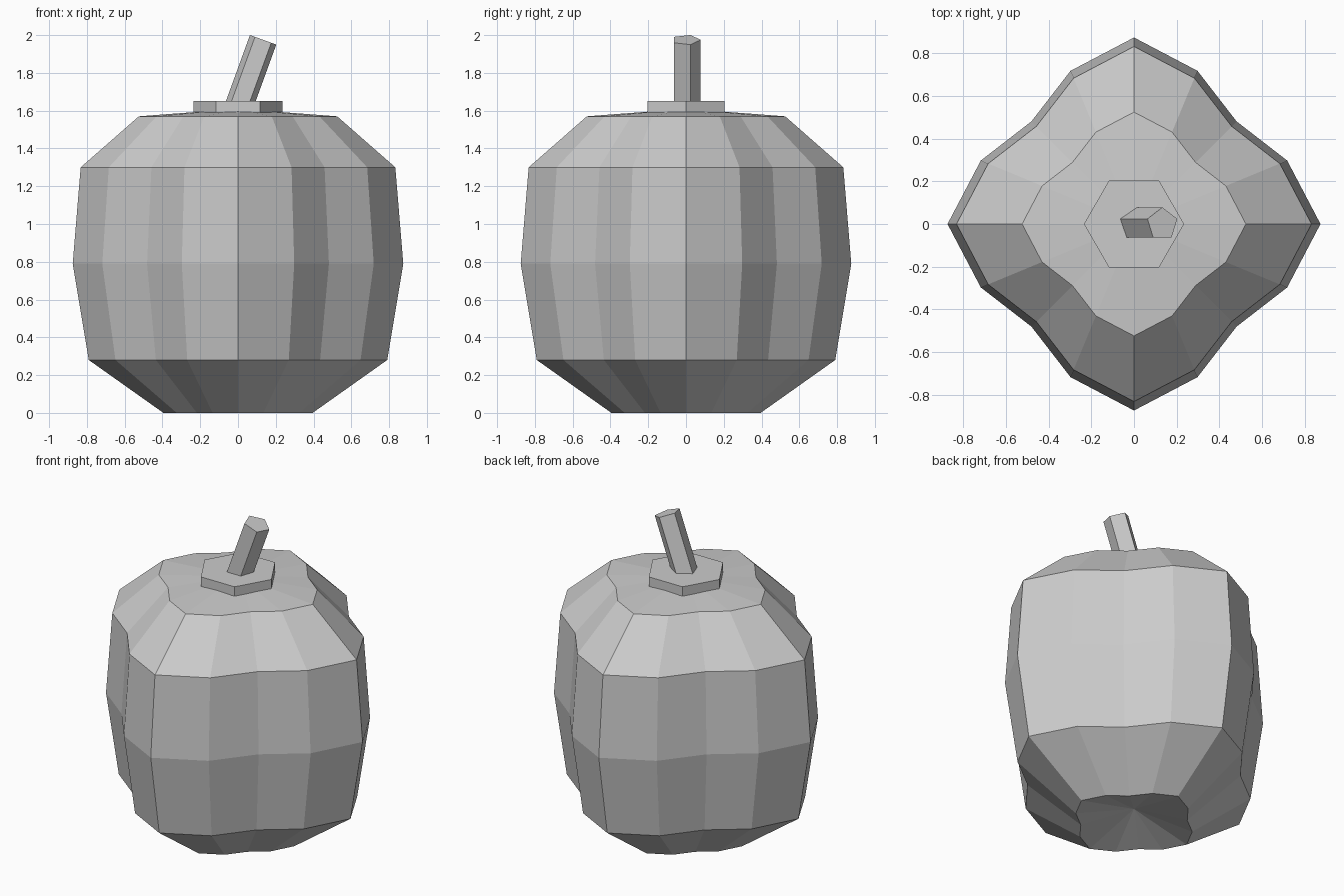
import bpy, bmesh
from math import cos, sin, pi, radians
from mathutils import Matrix

if "Cube" in bpy.data.objects:
    bpy.data.objects.remove(bpy.data.objects["Cube"])


def add_object(name, bm):
    bmesh.ops.recalc_face_normals(bm, faces=bm.faces)
    mesh = bpy.data.meshes.new(name)
    bm.to_mesh(mesh)
    bm.free()
    obj = bpy.data.objects.new(name, mesh)
    bpy.context.collection.objects.link(obj)
    return obj


def prism(name, sides, radius, depth, matrix):
    bm = bmesh.new()
    bmesh.ops.create_cone(bm, cap_ends=True, segments=sides, radius1=radius,
                          radius2=radius, depth=depth, matrix=matrix)
    return add_object(name, bm)


# Four-lobed fruit body: (lobe radius, height) rings closed by centre fans
SEGMENTS = 16
PROFILE = [(0.395, 0.0), (0.79, 0.28), (0.875, 0.79), (0.833, 1.30), (0.525, 1.57)]
bm = bmesh.new()
rings = []
for r, z in PROFILE:
    ring = []
    for i in range(SEGMENTS):
        a = 2 * pi * i / SEGMENTS
        lobe = r * (0.889 + 0.111 * cos(4 * a))
        ring.append(bm.verts.new((lobe * cos(a), lobe * sin(a), z)))
    rings.append(ring)
bottom = bm.verts.new((0, 0, 0.09))
top = bm.verts.new((0, 0, 1.61))
for i in range(SEGMENTS):
    j = (i + 1) % SEGMENTS
    for low, high in zip(rings, rings[1:]):
        bm.faces.new((low[i], low[j], high[j], high[i]))
    bm.faces.new((bottom, rings[0][j], rings[0][i]))
    bm.faces.new((top, rings[-1][i], rings[-1][j]))
add_object("fruit_body", bm)

# Six-sided collar under the stem, corners pointing along y
prism("stem_collar", 6, 0.235, 0.06,
      Matrix.Translation((0, 0, 1.62)) @ Matrix.Rotation(radians(90), 4, 'Z')
      @ Matrix.Rotation(radians(-90 + 90), 4, 'Z'))

# Five-sided stem leaning to +x, one corner towards +y
LENGTH = 0.40
lean = Matrix.Rotation(radians(20), 4, 'Y')
# Orient the pentagon explicitly so the corner lands on +y
bm = bmesh.new()
caps = []
for z in (-LENGTH, 0):
    caps.append([bm.verts.new((0.078 * cos(pi / 2 + 2 * pi * k / 5),
                               0.078 * sin(pi / 2 + 2 * pi * k / 5), z))
                 for k in range(5)])
for k in range(5):
    n = (k + 1) % 5
    bm.faces.new((caps[0][k], caps[0][n], caps[1][n], caps[1][k]))
for cap in caps:
    bm.faces.new(cap)
bm.transform(Matrix.Translation((0.133, 0, 1.975)) @ lean)
add_object("stem", bm)
